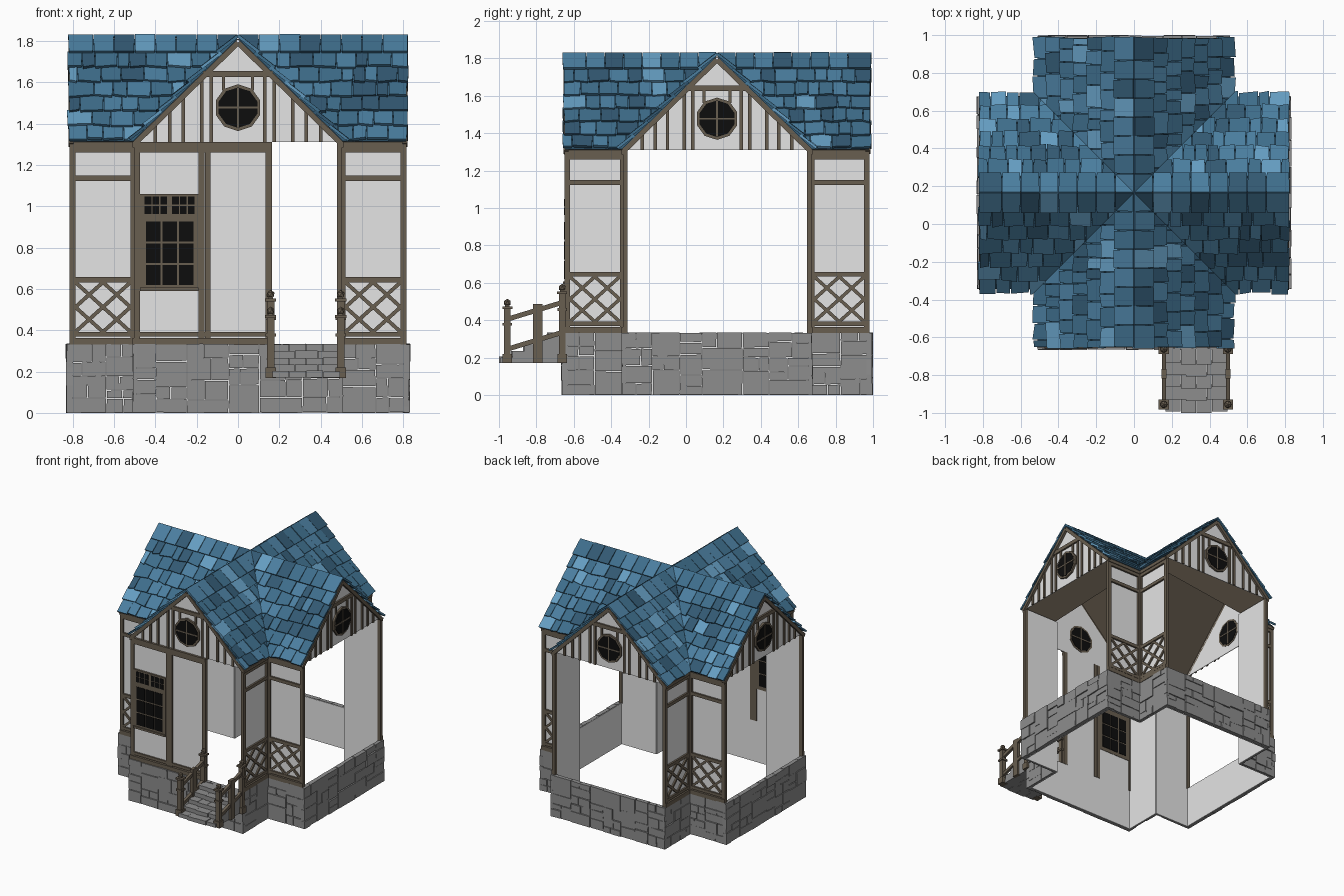
import bpy, bmesh, math, random
from mathutils import Vector, Matrix

if "Cube" in bpy.data.objects:
    bpy.data.objects.remove(bpy.data.objects["Cube"])

random.seed(4)
rnd = random.uniform
C = Vector((0, 0.166, 0))          # centre of the cross-shaped house
A, L = 0.49, 0.80                  # half width and length of each wing
APEX, EAVE = 1.805, 0.505
ANG = math.atan2(0.49, 0.5)
CO, SI = math.cos(ANG), math.sin(ANG)
Z = Vector((0, 0, 1))


def mat(name, r, g, b):
    m = bpy.data.materials.new(name)
    m.diffuse_color = (r, g, b, 1)
    m.use_nodes = True
    m.node_tree.nodes["Principled BSDF"].inputs["Base Color"].default_value = m.diffuse_color
    return m


WALL = mat("plaster", 0.78, 0.78, 0.78)
STONE = mat("grey_stone", 0.27, 0.27, 0.27)
WOOD = mat("brown_timber", 0.14, 0.112, 0.08)
BLACK = mat("black_glass", 0.004, 0.004, 0.004)
BLUES = [mat("dark_blue_tile", 0.032, 0.10, 0.17), mat("blue_tile", 0.048, 0.155, 0.26),
         mat("mid_blue_tile", 0.07, 0.21, 0.35), mat("light_blue_tile", 0.13, 0.34, 0.54)]


def frame(o, u, d, w):
    """Matrix whose axes are: along, outward, up."""
    m = Matrix((u, d, w)).transposed().to_4x4()
    m.translation = o
    return m


def prism(bm, M, pts, d0, d1, mi=0, tilt=0):
    """Extrude an outline (along, up) between two depths."""
    lo, hi = [], []
    for u, z in pts:
        t = tilt * (z - pts[0][1])
        lo.append(bm.verts.new(M @ Vector((u, d0 + t, z))))
        hi.append(bm.verts.new(M @ Vector((u, d1 + t, z))))
    n = len(pts)
    fs = [bm.faces.new(lo[::-1]), bm.faces.new(hi)]
    fs += [bm.faces.new((lo[i], lo[(i + 1) % n], hi[(i + 1) % n], hi[i])) for i in range(n)]
    for f in fs:
        f.material_index = mi


def rect(bm, M, u0, u1, z0, z1, d0, d1, mi=0):
    prism(bm, M, [(u0, z0), (u1, z0), (u1, z1), (u0, z1)], d0, d1, mi)


def beam(bm, M, p, q, w, d0, d1, mi=0):
    p, q = Vector(p), Vector(q)
    n = (q - p).normalized()
    n = Vector((-n.y, n.x)) * w / 2
    prism(bm, M, [p + n, p - n, q - n, q + n], d0, d1, mi)


def finish(name, bm, *mats):
    bmesh.ops.recalc_face_normals(bm, faces=bm.faces)
    me = bpy.data.meshes.new(name)
    bm.to_mesh(me)
    bm.free()
    for m in mats:
        me.materials.append(m)
    ob = bpy.data.objects.new(name, me)
    bpy.context.collection.objects.link(ob)


# wall frames: four wing ends, eight wing sides; wing 3 is the front
ends, sides, slopes = [], [], []
for k in range(4):
    d = Vector(((1, 0, 0), (0, 1, 0), (-1, 0, 0), (0, -1, 0))[k])
    n = Vector((-d.y, d.x, 0))
    ends.append(frame(C + d * L, n, d, Z))
    for s in (-1, 1):
        sides.append(frame(C + n * s * A, d, n * s, Z))
        slopes.append(frame(C + Z * APEX, d, n * s * SI + Z * CO, n * s * CO - Z * SI))
front = ends[3]

# plaster shell, open at three wing ends and at the front door
bm = bmesh.new()
for M in ends:
    rect(bm, M, -A, A, 0, 0.33, -0.005, 0)
    prism(bm, M, [(-A, 1.31), (A, 1.31), (0, 1.79)], -0.005, 0)
for M in sides:
    rect(bm, M, A, L, 0, 1.31, -0.005, 0)
rect(bm, front, -A, 0.16, 0.33, 1.31, -0.005, 0)
finish("plaster_walls", bm, WALL)


# stone plinth of irregular blocks
def stones(bm, M, u0, u1, z0, z1, d):
    w, h = u1 - u0, z1 - z0
    if w > 0.24 or (w > 0.13 and w > h * 1.7 and random.random() < 0.75):
        m = u0 + w * rnd(0.35, 0.65)
        stones(bm, M, u0, m, z0, z1, d)
        stones(bm, M, m, u1, z0, z1, d)
    elif h > 0.15 or (h > 0.1 and random.random() < 0.5):
        m = z0 + h * rnd(0.35, 0.65)
        stones(bm, M, u0, u1, z0, m, d)
        stones(bm, M, u0, u1, m, z1, d)
    else:
        j = lambda: rnd(0.0, 0.004)
        prism(bm, M, [(u0 + j(), z0 + j()), (u1 - j(), z0 + j()),
                      (u1 - j(), z1 - j()), (u0 + j(), z1 - j())], -0.002, d - rnd(0, 0.008))


bm = bmesh.new()
for M in ends:
    stones(bm, M, -0.51, 0.51, 0, 0.335, 0.034)
for M in sides:
    stones(bm, M, A, 0.83, 0, 0.335, 0.022)
finish("stone_plinth", bm, STONE)

# timber framing and lattice on the wing sides
bm = bmesh.new()
for M in sides:
    rect(bm, M, 0.787, 0.815, 0.33, 1.31, -0.01, 0.014)
    rect(bm, M, 0.495, 0.52, 0.33, 1.31, 0, 0.014)
    for z0, z1, d in ((0.33, 0.363, 0.02), (0.369, 0.392, 0.014), (0.632, 0.658, 0.014),
                      (1.122, 1.148, 0.014), (1.26, 1.285, 0.014), (1.285, 1.31, 0.02)):
        rect(bm, M, A, 0.815, z0, z1, 0, d)
    a, b, e, f = 0.52, 0.787, 0.392, 0.632
    m, c = (a + b) / 2, (e + f) / 2
    for p, q in (((a, e), (b, f)), ((a, f), (b, e)), ((a, c), (m, e)), ((m, e), (b, c)),
                 ((b, c), (m, f)), ((m, f), (a, c))):
        beam(bm, M, p, q, 0.018, 0, 0.011)
# front wall posts and rails
for u0, u1 in ((-0.495, -0.475), (-0.19, -0.163), (-0.16, -0.133), (0.132, 0.165)):
    rect(bm, front, u0, u1, 0.33, 1.31, -0.008, 0.012)
for z0, z1, d in ((0.33, 0.363, 0.02), (0.369, 0.392, 0.012), (1.26, 1.285, 0.012), (1.285, 1.31, 0.018)):
    rect(bm, front, -0.5, 0.165, z0, z1, 0, d)
# gable framing
for M in ends:
    for s in (-1, 1):
        beam(bm, M, (s * 0.505, 1.297), (0, 1.792), 0.026, -0.005, 0.02)
        for u in (0.13, 0.175, 0.265, 0.33, 0.4):
            rect(bm, M, s * u - 0.009, s * u + 0.009, 1.31, min(1.64, 1.785 - u * 0.98), 0, 0.01)
        rect(bm, M, s * 0.07 - 0.008, s * 0.07 + 0.008, 1.56, 1.64, 0, 0.01)
    rect(bm, M, -0.17, 0.17, 1.625, 1.655, 0, 0.014)
finish("timber_framing", bm, WOOD)

# windows, glazed on both faces
bm = bmesh.new()
FACES = ((0.015, 0.018), (-0.011, -0.008))
for M in ends:
    def ring(r):
        return [(r * math.cos((i + 0.5) * math.pi / 5), 1.477 + r * math.sin((i + 0.5) * math.pi / 5))
                for i in range(10)]
    prism(bm, M, ring(0.113), -0.008, 0.015)
    for d0, d1 in FACES:
        prism(bm, M, ring(0.098), d0, d1, 1)
    rect(bm, M, -0.005, 0.005, 1.382, 1.572, -0.014, 0.021)
    rect(bm, M, -0.097, 0.097, 1.472, 1.482, -0.014, 0.021)
finish("round_gable_windows", bm, WOOD, BLACK)

bm = bmesh.new()
rect(bm, front, -0.475, -0.19, 0.59, 1.06, -0.008, 0.015)
rect(bm, front, -0.475, -0.19, 0.59, 0.606, 0, 0.024)
for u0, u1, z0, z1, rows, gap in ((-0.45, -0.21, 0.615, 0.93, 3, 0.005),
                                  (-0.455, -0.34, 0.96, 1.05, 2, 0.003),
                                  (-0.322, -0.207, 0.96, 1.05, 2, 0.003)):
    w, h = (u1 - u0) / 3, (z1 - z0) / rows
    for i in range(3):
        for j in range(rows):
            for d0, d1 in FACES:
                rect(bm, front, u0 + i * w + gap, u0 + (i + 1) * w - gap,
                     z0 + j * h + gap, z0 + (j + 1) * h - gap, d0, d1, 1)
finish("front_window", bm, WOOD, BLACK)

# roof: timber underside plus random tiles, cut along the valleys
T, RL, ROWS = EAVE / CO, 0.822, 7
under = bmesh.new()
for k, M in enumerate(slopes):
    shape = [(0, 0), (RL - 0.01, 0), (RL - 0.01, T), (EAVE, T)]
    prism(under, M, shape, 0, 0.004)
    prism(under, M, shape, 0.004, 0.007, 1)
    bm = bmesh.new()
    for r in range(ROWS):
        p = T / ROWS
        t0 = r * p if r else -0.016
        t1 = (r + 1.13) * p if r < ROWS - 1 else T + 0.006
        s = max(0, r * p * CO - 0.05)
        while s < RL - 0.02:
            e = s + (rnd(0.055, 0.12) if r else 0.1)
            if e > RL - 0.04:
                e = RL + rnd(-0.004, 0.006)
            j = lambda: rnd(-0.009, 0.009) if r else 0
            prism(bm, Matrix(), [(s + 0.001, t0), (e - 0.001, t0), (e - 0.003, t1 + j()), (s + 0.003, t1 + j())],
                  0.006, 0.019 + rnd(0, 0.004), random.choices(range(4), (2, 4, 3, 1.2))[0], 0.12)
            s = e
    bmesh.ops.bisect_plane(bm, geom=bm.verts[:] + bm.edges[:] + bm.faces[:], plane_co=(0, 0, 0),
                           plane_no=(1, -SI, -CO), clear_inner=True)
    bm.transform(M)
    finish("roof_tiles_%d" % (k + 1), bm, *BLUES)
finish("roof_underside", under, WOOD, BLUES[0])

# brick steps up to the front door
bm = bmesh.new()
XY = frame(Vector((0, 0, 0)), Vector((1, 0, 0)), Z, Vector((0, 1, 0)))   # plan outline, depth = height
for i in range(5):
    y, n = -0.99 + i * 0.064, 4 - i % 2
    for j in range(n):
        x0, x1 = 0.165 + 0.33 * j / n, 0.165 + 0.33 * (j + 1) / n
        f = y - (0.01 if 0 < j < n - 1 else 0.002)
        rect(bm, XY, x0 + 0.001, x1 - 0.001, f, y + 0.075, 0.172, 0.203 + i * 0.032 + rnd(-0.003, 0.003))
finish("stone_steps", bm, STONE)

# stair railings
bm = bmesh.new()
for x in (0.158, 0.497):
    for y, z0, z1 in ((-0.955, 0.17, 0.46), (-0.662, 0.17, 0.54)):
        for w, a, b in ((0.018, z0, z1), (0.026, z0, z0 + 0.05), (0.025, z1 - 0.09, z1 - 0.075),
                        (0.027, z1, z1 + 0.014), (0.012, z1 + 0.014, z1 + 0.022)):
            rect(bm, XY, x - w, x + w, y - w, y + w, a, b)
        bmesh.ops.create_icosphere(bm, subdivisions=1, radius=0.021,
                                   matrix=Matrix.Translation((x, y, z1 + 0.033)))
    rect(bm, XY, x - 0.013, x + 0.013, -0.818, -0.768, 0.17, 0.485)
    R = frame(Vector((x, 0, 0)), Vector((0, 1, 0)), Vector((1, 0, 0)), Z)
    beam(bm, R, (-0.955, 0.405), (-0.66, 0.495), 0.026, -0.011, 0.011)
    beam(bm, R, (-0.955, 0.245), (-0.66, 0.335), 0.026, -0.011, 0.011)
finish("stair_railings", bm, WOOD)
